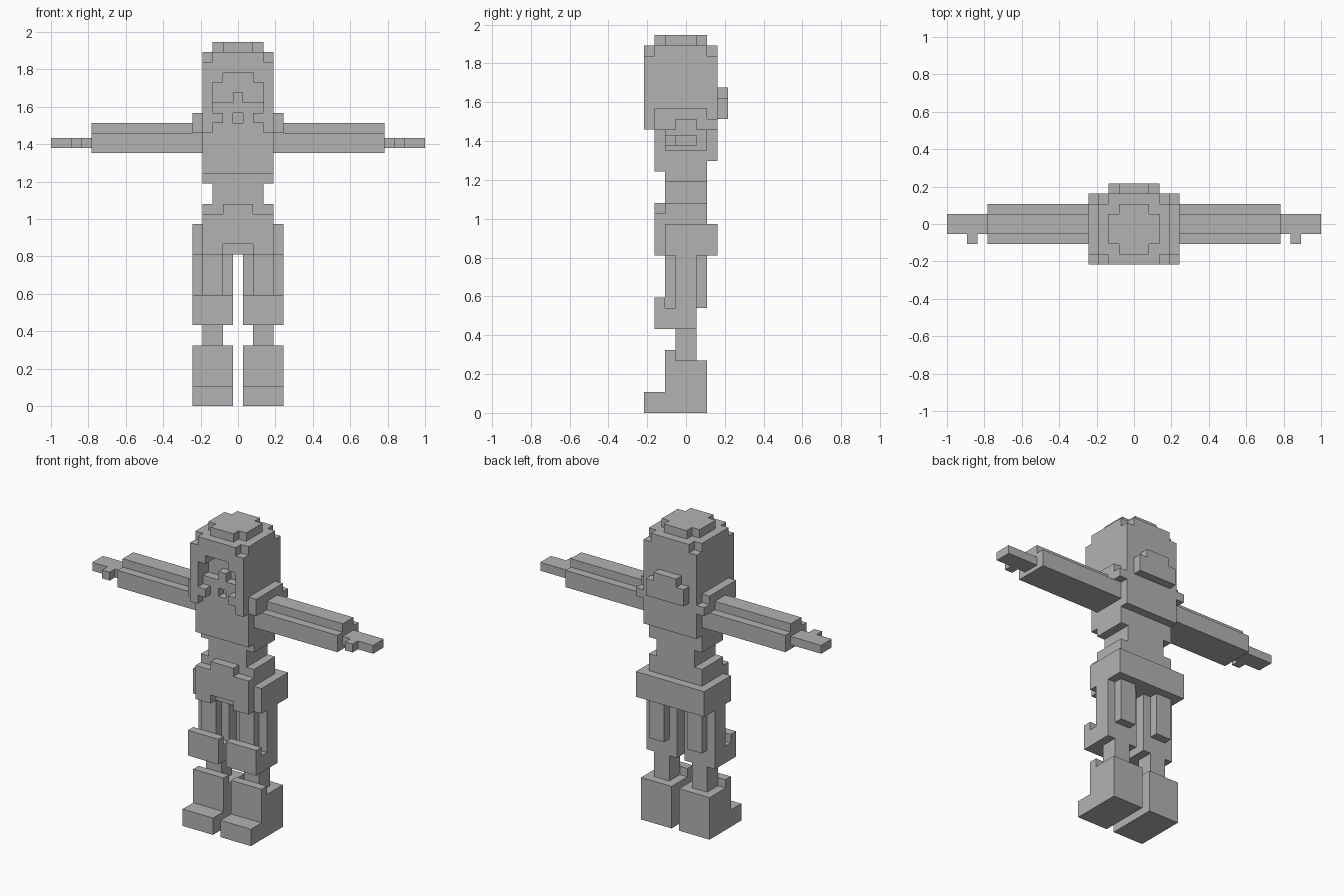
import bpy
import bmesh
from mathutils import Matrix, Vector

if "Cube" in bpy.data.objects:
    bpy.data.objects.remove(bpy.data.objects["Cube"], do_unlink=True)

UNIT = 2 / 37  # size of one building block

grey = bpy.data.materials.new("plain_grey")
grey.use_nodes = True
grey.diffuse_color = (0.45, 0.45, 0.45, 1)
grey.node_tree.nodes["Principled BSDF"].inputs["Base Color"].default_value = grey.diffuse_color


def box(x, y, z):
    """One block, given as ranges in units; a single x number is a half width."""
    if not isinstance(x, tuple):
        x = (-x, x)
    return x, y, z


def part(name, *boxes, flip=False):
    """Join several blocks into one object."""
    bm = bmesh.new()
    for ranges in boxes:
        spans = [sorted((-a, -b)) if flip and i == 0 else (a, b)
                 for i, (a, b) in enumerate(ranges)]
        middle = Vector([(a + b) / 2 for a, b in spans]) * UNIT
        size = Vector([b - a for a, b in spans]) * UNIT
        bmesh.ops.create_cube(bm, size=1, matrix=Matrix.Translation(middle) @ Matrix.Diagonal(size).to_4x4())
    mesh = bpy.data.meshes.new(name)
    bm.to_mesh(mesh)
    bm.free()
    mesh.materials.append(grey)
    bpy.context.collection.objects.link(bpy.data.objects.new(name, mesh))


def pair(name, *boxes):
    """Left part and its mirrored right part."""
    part("left_" + name, *boxes)
    part("right_" + name, *boxes, flip=True)


# Head, with cut upper corners and a stepped crown
part("head",
     box(x=3.5, y=(-2, 3), z=(27, 34)),
     box(x=3.5, y=(-3, 2), z=(33, 35)),
     box(x=2.5, y=(-4, 3), z=(34, 35)))
part("crown",
     box(x=2.5, y=(-2, 1), z=(35, 36)),
     box(x=1.5, y=(-3, 2), z=(35, 36)))

# Hair framing the face, and the bun behind
part("fringe", box(x=3.5, y=(-4, -2), z=(33, 34)))
pair("side_hair",
     box(x=(2.5, 3.5), y=(-4, -2), z=(27, 33)),
     box(x=(1.5, 2.5), y=(-4, -3), z=(28, 29)),
     box(x=(1.5, 2.5), y=(-4, -2), z=(32, 33)))
part("hair_bun",
     box(x=2.5, y=(3, 4), z=(28, 30)),
     box(x=1.5, y=(3, 4), z=(30, 31)))

# Face: nose, cheeks and chin around a sunken mouth and eyes
part("nose", box(x=0.5, y=(-3, -2), z=(29, 31)))
pair("cheek", box(x=(0.5, 2.5), y=(-3, -2), z=(28, 30)))
part("chin", box(x=2.5, y=(-3, -2), z=(27, 28)))

# Torso
part("chest",
     box(x=3.5, y=(-3, 3), z=(24, 27)),
     box(x=3.5, y=(-3, 2), z=(23, 24)),
     box(x=3.5, y=(-2, 2), z=(22, 23)))
part("waist", box(x=2.5, y=(-2, 2), z=(20, 22)))

# Arms
pair("shoulder",
     box(x=(3.5, 4.5), y=(-3, 2), z=(27, 29)),
     box(x=(3.5, 4.5), y=(2, 3), z=(27, 28)))
pair("arm",
     box(x=(3.5, 14.5), y=(-2, 2), z=(25, 27)),
     box(x=(3.5, 14.5), y=(-1, 1), z=(27, 28)))
pair("hand", box(x=(14.5, 18.5), y=(-1, 1), z=(25.5, 26.5)))
pair("thumb", box(x=(15.5, 16.5), y=(-2, -1), z=(25.5, 26.5)))

# Hips with a raised buckle, a notch at the crotch and side pouches
part("hips",
     box(x=3.5, y=(-2, 2), z=(15, 20)),
     box(x=3.5, y=(-3, -2), z=(16, 19)),
     box(x=3.5, y=(2, 3), z=(15, 18)))
part("buckle", box(x=1.5, y=(-3, -2), z=(19, 20)))
pair("hip_front", box(x=(1.5, 3.5), y=(-3, -2), z=(15, 16)))
pair("pouch", box(x=(3.5, 4.5), y=(-2, 3), z=(15, 18)))

# Legs
pair("thigh", box(x=(0.5, 4.5), y=(-1, 1), z=(8, 15)))
pair("thigh_front_panel", box(x=(1.5, 3.5), y=(-2, -1), z=(10, 15)))
pair("thigh_back_panel", box(x=(1.5, 3.5), y=(1, 2), z=(10, 15)))
pair("knee_pad",
     box(x=(0.5, 4.5), y=(-3, -2), z=(8, 11)),
     box(x=(0.5, 4.5), y=(-2, -1), z=(8, 10)))
pair("shin", box(x=(1.5, 3.5), y=(-1, 1), z=(5, 8)))

# Boots
pair("boot",
     box(x=(0.5, 4.5), y=(-1, 2), z=(0, 5)),
     box(x=(0.5, 4.5), y=(-2, -1), z=(0, 6)))
pair("toe_cap", box(x=(0.5, 4.5), y=(-4, -2), z=(0, 2)))
